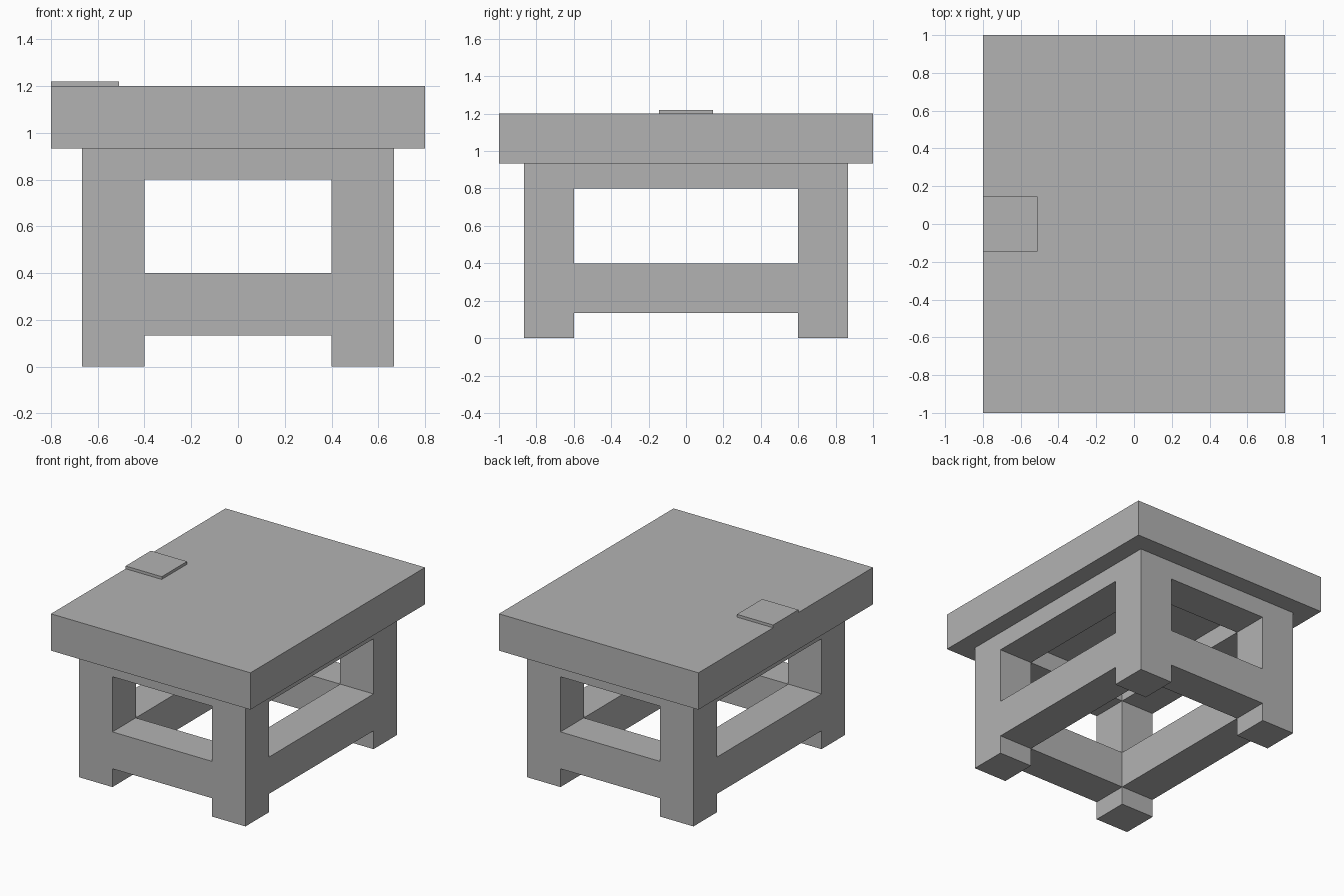
import bpy

old = bpy.data.objects.get("Cube")
if old:
    bpy.data.objects.remove(old, do_unlink=True)

# One plain grey for everything
grey = bpy.data.materials.new("plain_grey")
grey.use_nodes = True
colour = (0.45, 0.45, 0.45, 1)
grey.diffuse_color = colour
grey.node_tree.nodes["Principled BSDF"].inputs["Base Color"].default_value = colour


def box(name, low, high):
    """Axis-aligned block between two opposite corners."""
    centre = [(a + b) / 2 for a, b in zip(low, high)]
    bpy.ops.mesh.primitive_cube_add(size=1, location=centre)
    ob = bpy.context.object
    ob.name = name
    ob.scale = [b - a for a, b in zip(low, high)]
    bpy.ops.object.transform_apply(location=False, rotation=False, scale=True)
    ob.data.materials.append(grey)
    return ob


def side_box(name, x, y, z):
    """Block from ranges along each axis, in any order."""
    box(name, [min(r) for r in (x, y, z)], [max(r) for r in (x, y, z)])


# Main sizes: inner and outer faces of the base, and rail heights
IN_X, OUT_X = 0.4, 0.667
IN_Y, OUT_Y = 0.6, 0.867
BASE_TOP, TOP = 0.933, 1.2
RAILS = {"lower_rail": (0.133, 0.4), "upper_rail": (0.8, BASE_TOP)}

# Corner legs
for sx, side in ((-1, "right"), (1, "left")):
    for sy, end in ((-1, "front"), (1, "back")):
        side_box(f"{end}_{side}_leg", (sx * IN_X, sx * OUT_X),
                 (sy * IN_Y, sy * OUT_Y), (0, BASE_TOP))

# Rails that join the legs, flush with their faces
for rail, heights in RAILS.items():
    for sy, end in ((-1, "front"), (1, "back")):
        side_box(f"{end}_{rail}", (-IN_X, IN_X), (sy * IN_Y, sy * OUT_Y), heights)
    for sx, side in ((-1, "right"), (1, "left")):
        side_box(f"{side}_{rail}", (sx * IN_X, sx * OUT_X), (-IN_Y, IN_Y), heights)

# Thick table top with a thin square plate at its right edge
box("table_top", (-0.8, -1, BASE_TOP), (0.8, 1, TOP))
box("top_plate", (-0.8, -0.145, TOP), (-0.51, 0.145, 1.22))
